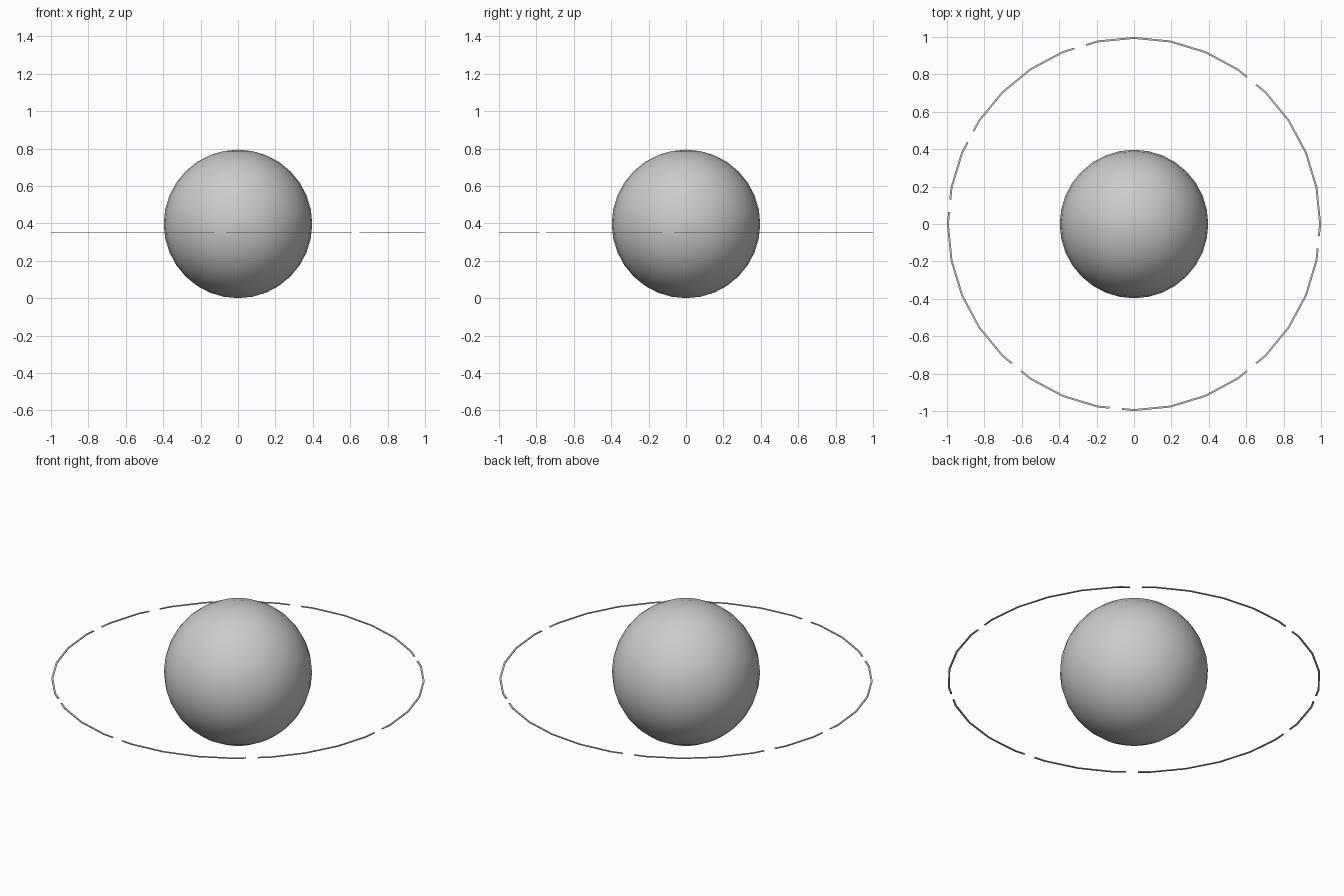
import bpy, bmesh
from math import cos, sin, tau
from mathutils import Vector

if "Cube" in bpy.data.objects:
    bpy.data.objects.remove(bpy.data.objects["Cube"])

R = 0.397           # ball radius
SIDES = 32          # sides of the ring
RING_Z = 0.35
OUTER, INNER = 1.0, 0.99
HALF_T = 0.002
GAPS = {4, 9, 13, 15, 20, 23, 27, 31}   # sides whose middle third is open

# Central ball resting on the floor
bpy.ops.mesh.primitive_uv_sphere_add(segments=32, ring_count=16, radius=R, location=(0, 0, R))
ball = bpy.context.object
ball.name = "ball"
bpy.ops.object.shade_smooth()


def section(bm, t):
    """Small rectangular cross-section at t sides around the ring."""
    i, f = int(t), t - int(t)
    a, b = [Vector((cos(tau * k / SIDES), sin(tau * k / SIDES), 0)) for k in (i, i + 1)]
    d = a.lerp(b, f)
    return [bm.verts.new((d.x * r, d.y * r, RING_Z + z))
            for r, z in ((INNER, -HALF_T), (OUTER, -HALF_T), (OUTER, HALF_T), (INNER, HALF_T))]


def ring_arc(name, start, end):
    """Thin arc from the end of one gap to the beginning of the next."""
    bm = bmesh.new()
    stops = [start + 2 / 3] + list(range(start + 1, end + 1)) + [end + 1 / 3]
    secs = [section(bm, t) for t in stops]
    for s, e in zip(secs, secs[1:]):
        for k in range(4):
            n = (k + 1) % 4
            bm.faces.new((s[k], s[n], e[n], e[k]))
    bm.faces.new(secs[0])
    bm.faces.new(secs[-1])
    bmesh.ops.recalc_face_normals(bm, faces=bm.faces)
    me = bpy.data.meshes.new(name)
    bm.to_mesh(me)
    bm.free()
    bpy.context.collection.objects.link(bpy.data.objects.new(name, me))


# Broken ring around the ball
gaps = sorted(GAPS)
for n, (s, e) in enumerate(zip(gaps, gaps[1:] + [gaps[0] + SIDES])):
    ring_arc(f"ring_arc_{n + 1}", s, e)
